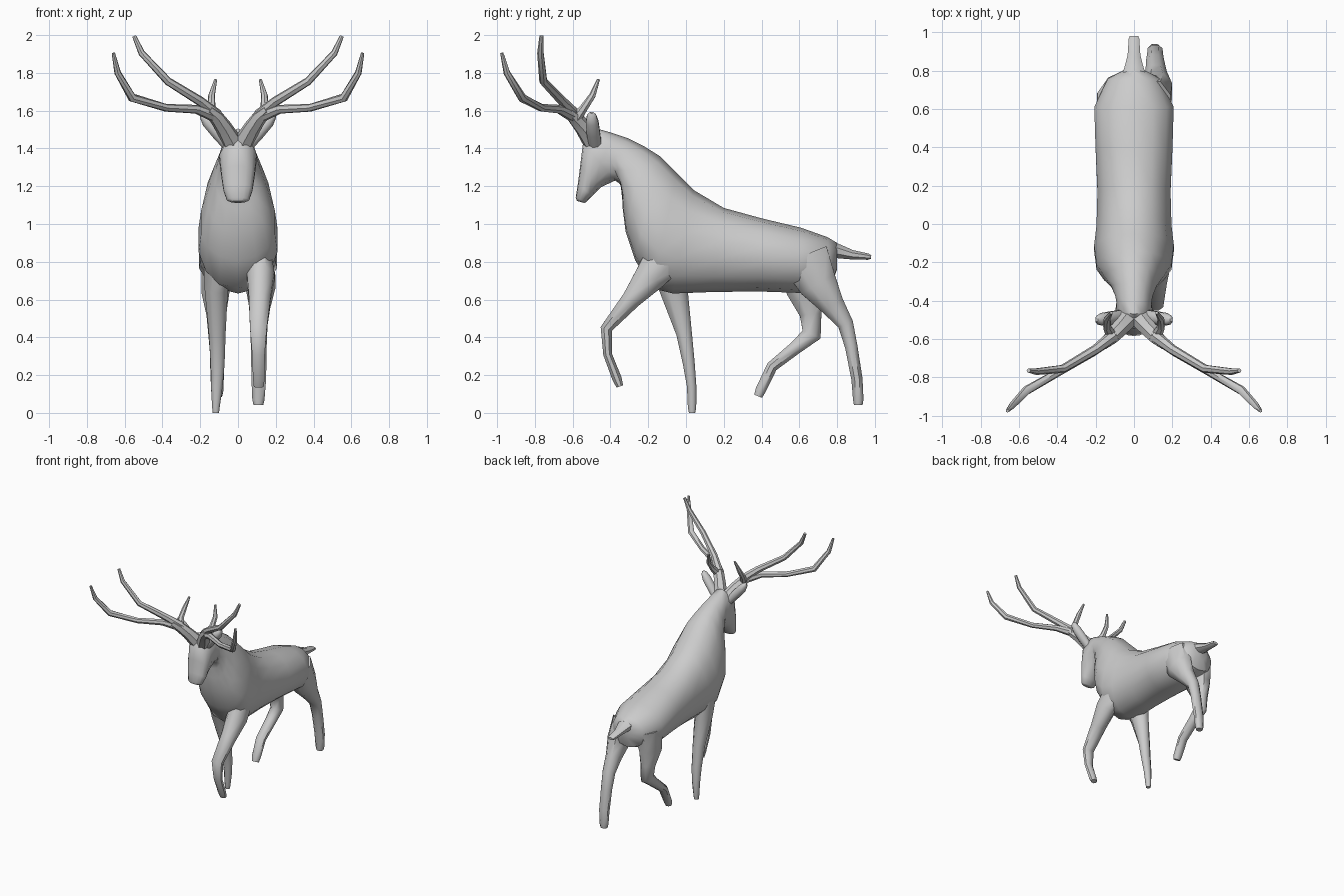
import bpy, bmesh, math
from mathutils import Vector


def loft(name, rings, mirror=False, angle=50):
    """Skin a list of equal-length point rings and cap both ends."""
    bm = bmesh.new()
    rows = [[bm.verts.new(p) for p in ring] for ring in rings]
    n = len(rows[0])
    for a, b in zip(rows, rows[1:]):
        for i in range(n):
            j = (i + 1) % n
            bm.faces.new((a[i], a[j], b[j], b[i]))
    bm.faces.new(rows[0])
    bm.faces.new(rows[-1])
    bmesh.ops.recalc_face_normals(bm, faces=bm.faces)
    mesh = bpy.data.meshes.new(name)
    bm.to_mesh(mesh)
    bm.free()
    obj = bpy.data.objects.new(name, mesh)
    bpy.context.collection.objects.link(obj)
    if mirror:
        obj.modifiers.new("Mirror", 'MIRROR')
    bpy.ops.object.select_all(action='DESELECT')
    obj.select_set(True)
    bpy.context.view_layer.objects.active = obj
    bpy.ops.object.shade_smooth_by_angle(angle=math.radians(angle))
    return obj


def tube(name, path, axis, sides=8, mirror=False):
    """Path rows are x, y, z, radius along the axis, radius across it."""
    pts = [Vector(p[:3]) for p in path]
    rings = []
    for i, row in enumerate(path):
        before = (pts[i] - pts[max(i - 1, 0)]).normalized()
        after = (pts[min(i + 1, len(pts) - 1)] - pts[i]).normalized()
        t = (before + after).normalized()
        u = (axis - axis.dot(t) * t).normalized()
        v = t.cross(u)
        rings.append([pts[i] + u * row[3] * math.cos(a) + v * row[4] * math.sin(a)
                      for a in (math.tau * (k + 0.5) / sides for k in range(sides))])
    return loft(name, rings, mirror)


def egg(ty, tz, by, bz, w, k, sides=14):
    """Body section from a top and a bottom point; widest at fraction k from the bottom."""
    top, low = Vector((0, ty, tz)), Vector((0, by, bz))
    mid = low.lerp(top, k)
    ring = []
    for i in range(sides):
        a = math.tau * i / sides
        c = math.cos(a)
        s = math.sin(a)
        ring.append(mid + ((top - mid) * c if c > 0 else (mid - low) * c)
                    + Vector((w * math.copysign(abs(s) ** 0.9, s), 0, 0)))
    return ring


X, Y = Vector((1, 0, 0)), Vector((0, 1, 0))

# Torso, neck and head in one skin, rump to nose
sections = [
    (0.80, 0.90, 0.80, 0.76, 0.06, 0.5),
    (0.75, 0.93, 0.77, 0.68, 0.14, 0.5),
    (0.61, 0.98, 0.61, 0.635, 0.212, 0.5),
    (0.40, 1.03, 0.38, 0.643, 0.205, 0.5),
    (0.20, 1.085, 0.14, 0.64, 0.195, 0.5),
    (0.04, 1.18, -0.07, 0.632, 0.20, 0.45),
    (-0.05, 1.27, -0.18, 0.66, 0.213, 0.40),
    (-0.14, 1.36, -0.27, 0.81, 0.20, 0.32),
    (-0.22, 1.41, -0.32, 0.96, 0.16, 0.35),
    (-0.31, 1.455, -0.335, 1.08, 0.122, 0.42),
    (-0.40, 1.485, -0.335, 1.16, 0.10, 0.5),
    (-0.47, 1.505, -0.345, 1.21, 0.092, 0.5),
    (-0.545, 1.43, -0.375, 1.23, 0.10, 0.6),
    (-0.56, 1.31, -0.45, 1.195, 0.09, 0.6),
    (-0.573, 1.21, -0.495, 1.15, 0.078, 0.5),
    (-0.584, 1.14, -0.53, 1.115, 0.06, 0.5),
    (-0.578, 1.122, -0.54, 1.112, 0.04, 0.5),
]
loft("body_and_head", [egg(*s) for s in sections])

# Raised front leg
tube("front_leg_raised", [
    (0.10, -0.10, 0.84, 0.08, 0.12),
    (0.12, -0.19, 0.72, 0.078, 0.09),
    (0.115, -0.29, 0.60, 0.062, 0.055),
    (0.108, -0.422, 0.445, 0.048, 0.034),
    (0.108, -0.415, 0.31, 0.036, 0.025),
    (0.11, -0.365, 0.18, 0.033, 0.027),
    (0.11, -0.35, 0.14, 0.028, 0.02)], X)

# Standing front leg
tube("front_leg_standing", [
    (-0.10, -0.09, 0.82, 0.09, 0.12),
    (-0.115, -0.065, 0.65, 0.066, 0.08),
    (-0.11, -0.01, 0.42, 0.048, 0.045),
    (-0.108, 0.015, 0.26, 0.04, 0.034),
    (-0.112, 0.03, 0.14, 0.033, 0.027),
    (-0.117, 0.032, 0.03, 0.022, 0.024),
    (-0.117, 0.032, 0.0, 0.018, 0.018)], X)

# Hind leg stretched back
tube("hind_leg_back", [
    (0.10, 0.63, 0.82, 0.10, 0.14),
    (0.12, 0.70, 0.68, 0.085, 0.11),
    (0.115, 0.775, 0.57, 0.06, 0.07),
    (0.11, 0.845, 0.47, 0.05, 0.045),
    (0.11, 0.875, 0.35, 0.045, 0.036),
    (0.11, 0.905, 0.18, 0.042, 0.032),
    (0.108, 0.912, 0.07, 0.035, 0.03),
    (0.108, 0.912, 0.042, 0.028, 0.025)], X)

# Hind leg stepping forward
tube("hind_leg_forward", [
    (-0.10, 0.63, 0.80, 0.10, 0.14),
    (-0.12, 0.635, 0.64, 0.08, 0.11),
    (-0.115, 0.66, 0.52, 0.056, 0.062),
    (-0.112, 0.665, 0.415, 0.048, 0.056),
    (-0.11, 0.58, 0.345, 0.043, 0.038),
    (-0.11, 0.455, 0.245, 0.04, 0.032),
    (-0.11, 0.395, 0.12, 0.035, 0.03),
    (-0.11, 0.382, 0.088, 0.028, 0.024)], X)

# Tail
tube("tail", [
    (0, 0.72, 0.87, 0.09, 0.06),
    (0, 0.81, 0.855, 0.055, 0.04),
    (0, 0.88, 0.837, 0.036, 0.027),
    (0, 0.965, 0.827, 0.03, 0.018),
    (0, 0.98, 0.825, 0.024, 0.01)], X)

# Ears, mirrored
tube("ears", [
    (0.06, -0.48, 1.42, 0.035, 0.03),
    (0.11, -0.49, 1.48, 0.038, 0.034),
    (0.16, -0.497, 1.54, 0.036, 0.034),
    (0.185, -0.50, 1.575, 0.026, 0.022),
    (0.194, -0.50, 1.59, 0.01, 0.008)], Y, mirror=True)


# Antlers: shared stem and three tines, mirrored
def antler(name, path):
    tube(name, [(x, y, z, r, r) for x, y, z, r in path], Y, 7, True)


antler("antler_stem", [
    (0.03, -0.49, 1.43, 0.055), (0.075, -0.545, 1.51, 0.045),
    (0.115, -0.59, 1.565, 0.04), (0.16, -0.63, 1.605, 0.028)])
antler("antler_outer_tine", [
    (0.10, -0.58, 1.56, 0.033), (0.22, -0.67, 1.607, 0.024),
    (0.38, -0.765, 1.615, 0.021), (0.56, -0.868, 1.668, 0.024),
    (0.637, -0.948, 1.80, 0.018), (0.66, -0.975, 1.905, 0.009)])
antler("antler_upper_tine", [
    (0.11, -0.585, 1.575, 0.033), (0.20, -0.655, 1.65, 0.026),
    (0.37, -0.755, 1.755, 0.022), (0.51, -0.77, 1.905, 0.018),
    (0.55, -0.765, 1.995, 0.011)])
antler("antler_rear_tine", [
    (0.115, -0.585, 1.555, 0.032), (0.14, -0.54, 1.615, 0.022),
    (0.14, -0.495, 1.68, 0.018), (0.118, -0.463, 1.765, 0.008)])
